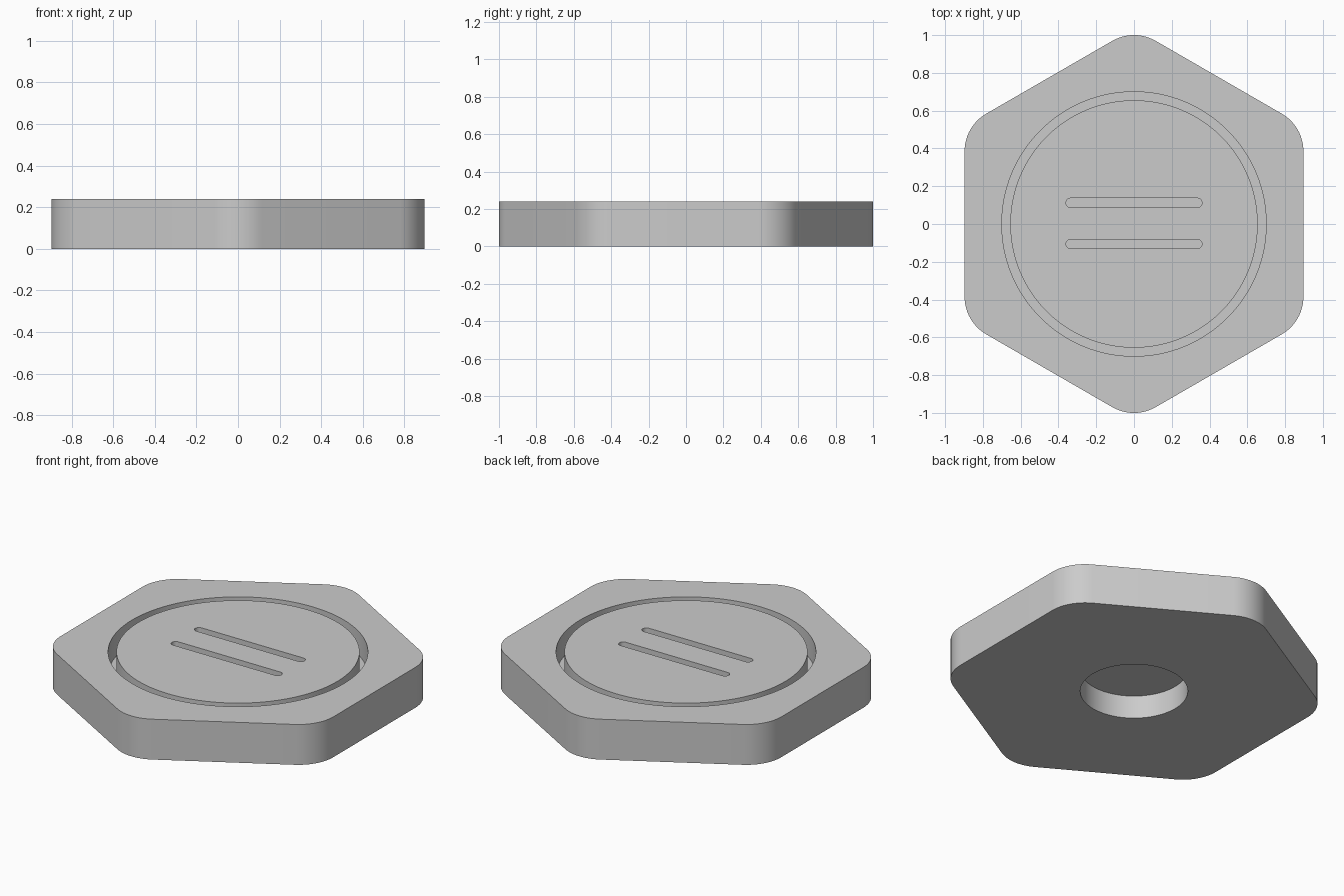
import bpy, bmesh
from math import sin, cos, pi, radians

cube = bpy.data.objects.get("Cube")
if cube:
    bpy.data.objects.remove(cube, do_unlink=True)

HEIGHT = 0.24
APOTHEM = 0.897
CORNER_R = 0.23

grey = bpy.data.materials.new("light grey")
grey.use_nodes = True
grey.diffuse_color = (0.6, 0.6, 0.6, 1)
grey.node_tree.nodes["Principled BSDF"].inputs["Base Color"].default_value = (0.6, 0.6, 0.6, 1)


def arc(cx, cy, r, start, end, steps):
    return [(cx + r * cos(start + (end - start) * i / steps),
             cy + r * sin(start + (end - start) * i / steps)) for i in range(steps + 1)]


def circle(r, steps=128):
    return arc(0, 0, r, 0, 2 * pi, steps)[:-1]


def prism(name, outline, z0, z1):
    """Extrude a closed outline from z0 up to z1."""
    bm = bmesh.new()
    base = bm.faces.new([bm.verts.new((x, y, z0)) for x, y in outline])
    top = bmesh.ops.extrude_face_region(bm, geom=[base])["geom"]
    bmesh.ops.translate(bm, vec=(0, 0, z1 - z0),
                        verts=[v for v in top if isinstance(v, bmesh.types.BMVert)])
    bmesh.ops.recalc_face_normals(bm, faces=bm.faces)
    mesh = bpy.data.meshes.new(name)
    bm.to_mesh(mesh)
    bm.free()
    mesh.materials.append(grey)
    obj = bpy.data.objects.new(name, mesh)
    bpy.context.collection.objects.link(obj)
    return obj


def cut(target, cutter):
    """Subtract the cutter from the target and remove the cutter."""
    cutter.hide_render = True
    mod = target.modifiers.new("cut", "BOOLEAN")
    mod.operation = "DIFFERENCE"
    mod.solver = "EXACT"
    mod.object = cutter
    bpy.ops.object.select_all(action="DESELECT")
    target.select_set(True)
    bpy.context.view_layer.objects.active = target
    bpy.ops.object.modifier_apply(modifier=mod.name)
    bpy.data.objects.remove(cutter, do_unlink=True)


# Hexagonal body with rounded corners, points toward front and back
outline = []
corner_dist = (APOTHEM - CORNER_R) / cos(pi / 6)
for k in range(6):
    a = pi / 6 + k * pi / 3
    outline += arc(corner_dist * cos(a), corner_dist * sin(a), CORNER_R,
                   a - pi / 6, a + pi / 6, 12)
body = prism("hexagonal_body", outline, 0, HEIGHT)

# Ring groove around the raised disc
ring = prism("groove_cutter", circle(0.70), 0.10, 0.4)
cut(ring, prism("disc_core", circle(0.655), 0.0, 0.5))
cut(body, ring)

# Two rounded slots in the disc
for y in (-0.106, 0.112):
    slot = (arc(0.335, y, 0.025, -pi / 2, pi / 2, 12)
            + arc(-0.335, y, 0.025, pi / 2, 3 * pi / 2, 12))
    cut(body, prism("slot_cutter", slot, 0.18, 0.4))

# Round blind hole underneath
cut(body, prism("hole_cutter", circle(0.29, 96), -0.1, 0.137))

body.select_set(True)
bpy.context.view_layer.objects.active = body
bpy.ops.object.shade_smooth_by_angle(angle=radians(30))
